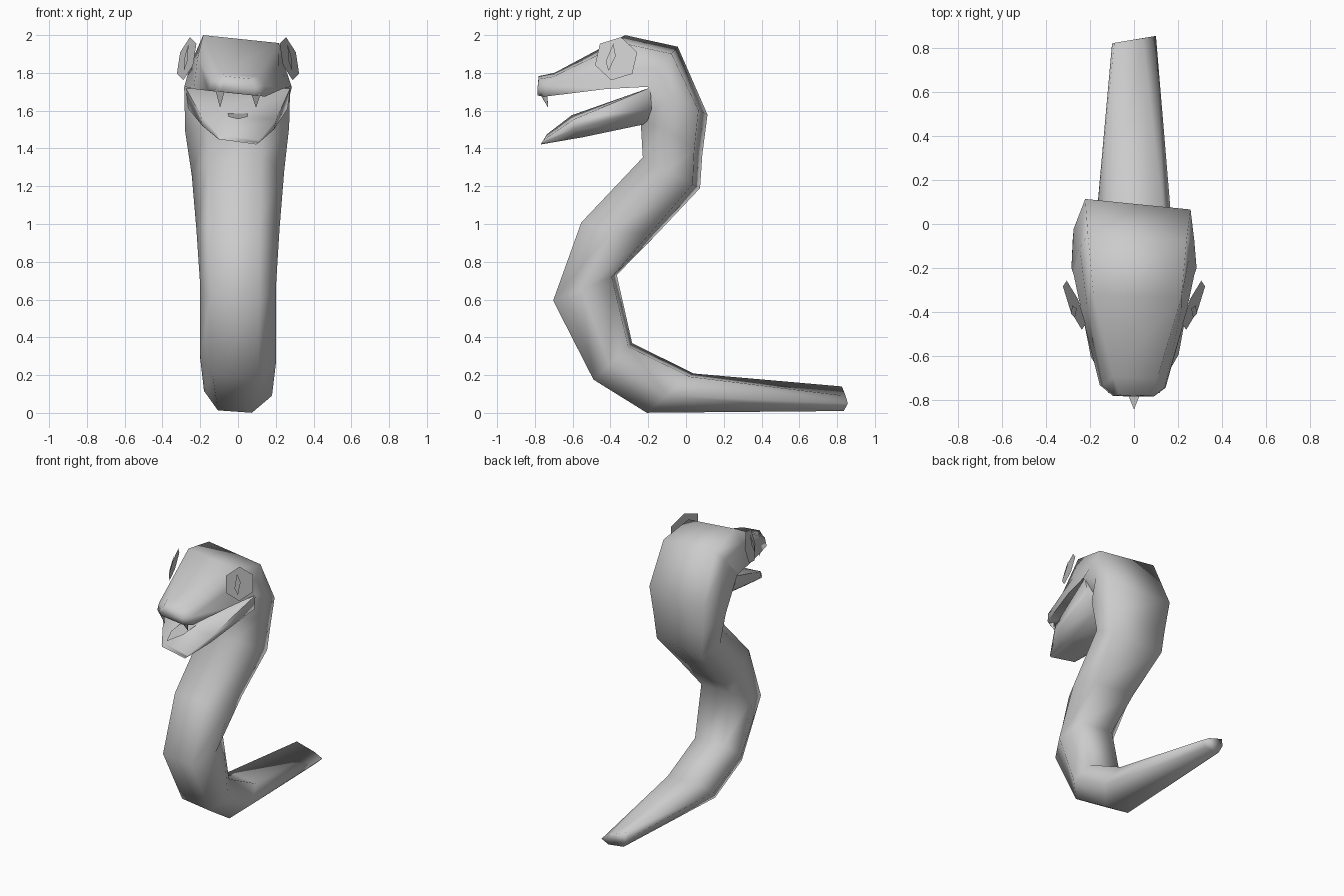
import bpy, bmesh, math
from mathutils import Vector

if "Cube" in bpy.data.objects:
    bpy.data.objects.remove(bpy.data.objects["Cube"])

grey = bpy.data.materials.new("plain grey")
grey.diffuse_color = (0.6, 0.6, 0.6, 1)
grey.use_nodes = True
grey.node_tree.nodes["Principled BSDF"].inputs["Base Color"].default_value = grey.diffuse_color
TWIST = 0.11  # whole body is rolled slightly around its own path


def finish(name, bm, smooth=None):
    bmesh.ops.recalc_face_normals(bm, faces=bm.faces[:])
    me = bpy.data.meshes.new(name)
    bm.to_mesh(me)
    bm.free()
    me.materials.append(grey)
    ob = bpy.data.objects.new(name, me)
    bpy.context.collection.objects.link(ob)
    if smooth:
        bpy.ops.object.select_all(action='DESELECT')
        ob.select_set(True)
        bpy.context.view_layer.objects.active = ob
        bpy.ops.object.shade_smooth_by_angle(angle=math.radians(smooth))
    return ob


def twisted(half, twist=TWIST, keep_front=False):
    """Mirror a half ring of three points into six, then roll the ring."""
    pts = [Vector(p) for p in half]
    d = pts[2] - pts[0]
    d.x = 0
    d.normalize()
    mid = (pts[0] + pts[2]) / 2
    pts += [Vector((-p.x, p.y, p.z)) for p in reversed(pts)]
    out = []
    for i, p in enumerate(pts):
        off = Vector((0, p.y - mid.y, p.z - mid.z)).dot(d)
        t = 0 if keep_front and i in (0, 5) else twist
        out.append(p - t * p.x * d + Vector((t * off, 0, 0)))
    return out


def loft(name, rings, smooth=95):
    bm = bmesh.new()
    rings = [[bm.verts.new(p) for p in r] for r in rings]
    for a, b in zip(rings, rings[1:]):
        for i in range(6):
            j = (i + 1) % 6
            bm.faces.new((a[i], a[j], b[j], b[i]))
    bm.faces.new(rings[0])
    bm.faces.new(rings[-1])
    return finish(name, bm, smooth)


def ring(front, back, w, wf, wb):
    f, b = Vector(front), Vector(back)
    m = (f + b) / 2
    return [(wf, *f), (w, *m), (wb, *b)]


# Slanted tail tip
tip = [(0.06, 0.835, 0.01), (0.10, 0.857, 0.05), (0.04, 0.845, 0.09),
       (-0.09, 0.825, 0.14), (-0.10, 0.822, 0.09), (-0.06, 0.825, 0.02)]

# Coiled body up to the neck
body = [
    ring((-0.20, 0.007), (0.03, 0.20), 0.18, 0.09, 0.12),
    ring((-0.48, 0.185), (-0.295, 0.36), 0.20, 0.12, 0.125),
    ring((-0.69, 0.60), (-0.38, 0.725), 0.20, 0.13, 0.13),
    ring((-0.54, 1.005), (-0.18, 0.94), 0.22, 0.135, 0.15),
    ring((-0.215, 1.345), (0.055, 1.20), 0.245, 0.14, 0.20),
    [(0.15, -0.225, 1.53), (0.275, -0.10, 1.50), (0.22, 0.065, 1.38)],
]
# Upper head and snout; the mouth corners stay level
head = [
    [(0.285, -0.20, 1.725), (0.275, -0.05, 1.67), (0.24, 0.09, 1.59)],
    [(0.275, -0.23, 1.725), (0.25, -0.13, 1.84), (0.225, -0.06, 1.92)],
    [(0.235, -0.42, 1.715), (0.215, -0.38, 1.86), (0.20, -0.33, 1.979)],
    [(0.15, -0.74, 1.69), (0.14, -0.74, 1.75), (0.10, -0.70, 1.79)],
    [(0.09, -0.785, 1.69), (0.09, -0.785, 1.735), (0.07, -0.78, 1.775)],
]
loft("body_and_head", [tip] + [twisted(h) for h in body]
     + [twisted(h, keep_front=True) for h in head[:3]]
     + [twisted(h) for h in head[3:]])

# Open lower jaw
loft("lower_jaw", [
    twisted([(0.15, -0.21, 1.53), (0.262, -0.18, 1.61), (0.278, -0.19, 1.722)], 0),
    twisted([(0.11, -0.55, 1.465), (0.19, -0.60, 1.51), (0.20, -0.60, 1.565)], 0.06),
    twisted([(0.10, -0.76, 1.435), (0.11, -0.755, 1.445), (0.11, -0.745, 1.46)], 0.16),
])


def sheet(name, pts):
    bm = bmesh.new()
    bm.faces.new([bm.verts.new(p) for p in pts])
    finish(name, bm)


# Paper-thin tongue
edge = [(0.0, -0.845, 1.555), (0.05, -0.72, 1.568), (0.06, -0.30, 1.612)]
sheet("tongue", edge + [(-x, y, z) for x, y, z in edge[:0:-1]])


def eye_x(y, z, out):
    # plane of the eye, leaning in toward the snout and the crown
    return 0.272 + 0.38 * (y + 0.37) - 0.24 * (z - 1.875) + out


hexagon = [(-0.37 + 0.117 * math.cos(math.radians(17 + 60 * i)),
            1.875 + 0.117 * math.sin(math.radians(17 + 60 * i))) for i in range(6)]
slit = [(-0.425, 1.86), (-0.41, 1.81), (-0.372, 1.89), (-0.385, 1.955)]

for side, label in ((1, "right"), (-1, "left")):
    # Hexagonal eye with a diamond pupil floating just outside it
    for part, pts, out in (("_eye", hexagon, 0.0), ("_pupil", slit, 0.014)):
        loop = [(side * eye_x(y, z, out), y, z) for y, z in pts]
        # wind so that the visible side faces outward
        flip = (part == "_eye") == (side == 1)
        sheet(label + part, loop if flip else loop[::-1])
    # Fang hanging from the front of the upper jaw
    bm = bmesh.new()
    base = [bm.verts.new((side * x, y, 1.70 - 0.1 * side * x)) for x, y in
            ((0.07, -0.775), (0.12, -0.77), (0.10, -0.735))]
    point = bm.verts.new((side * 0.095, -0.73, 1.615))
    bm.faces.new(base)
    for i in range(3):
        bm.faces.new((base[i], base[(i + 1) % 3], point))
    finish(label + "_fang", bm)
